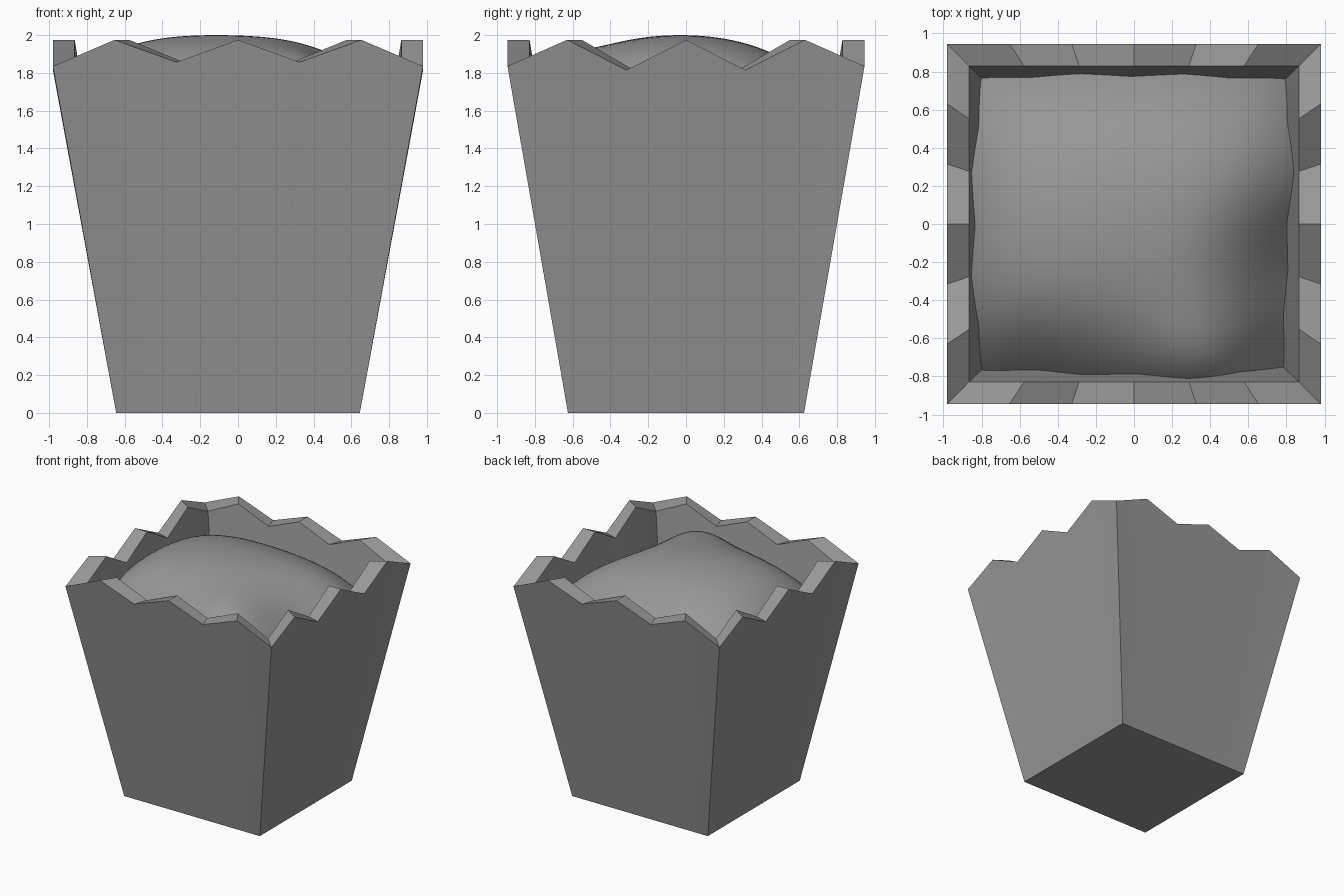
import bpy
import bmesh
from math import exp, radians

if "Cube" in bpy.data.objects:
    bpy.data.objects.remove(bpy.data.objects["Cube"])

# darker grey shared by both parts
grey = bpy.data.materials.new("dark_grey")
grey.diffuse_color = (0.31, 0.31, 0.31, 1)
grey.use_nodes = True
grey.node_tree.nodes["Principled BSDF"].inputs["Base Color"].default_value = grey.diffuse_color


def make_object(name, bm):
    bmesh.ops.recalc_face_normals(bm, faces=bm.faces)
    mesh = bpy.data.meshes.new(name)
    bm.to_mesh(mesh)
    bm.free()
    mesh.materials.append(grey)
    ob = bpy.data.objects.new(name, mesh)
    bpy.context.collection.objects.link(ob)
    bpy.ops.object.select_all(action='DESELECT')
    ob.select_set(True)
    bpy.context.view_layer.objects.active = ob
    bpy.ops.object.shade_smooth_by_angle(angle=radians(20))
    return ob


def ring_2d(hx, hy):
    """Rectangle walked counter-clockwise, six steps per side."""
    c = [(-hx, -hy), (hx, -hy), (hx, hy), (-hx, hy)]
    pts = []
    for s in range(4):
        a, b = c[s], c[(s + 1) % 4]
        for i in range(6):
            t = i / 6
            pts.append((a[0] + (b[0] - a[0]) * t, a[1] + (b[1] - a[1]) * t))
    return pts


# zigzag rim heights: corner, peak, valley, ... for front/back and sides
PEAK, CORNER = 1.975, 1.835
rim = []
for side in range(4):
    valley = 1.857 if side % 2 == 0 else 1.815
    rim += [CORNER, PEAK, valley, PEAK, valley, PEAK]

# tapered bucket with thick walls
bm = bmesh.new()


def ring(hx, hy, heights):
    return [bm.verts.new((x, y, z)) for (x, y), z in zip(ring_2d(hx, hy), heights)]


loops = [ring(0.645, 0.625, [0] * 24),
         ring(0.98, 0.945, rim),
         ring(0.865, 0.828, rim),
         ring(0.545, 0.525, [0.1] * 24)]
for a, b in zip(loops, loops[1:]):
    for i in range(24):
        j = (i + 1) % 24
        bm.faces.new((a[i], a[j], b[j], b[i]))
bm.faces.new(loops[0])
bm.faces.new(loops[-1])
make_object("bucket", bm)


# lumpy filling, edges buried in the bucket walls
def bump(x, y, cx, cy, r, h):
    return h * exp(-((x - cx) ** 2 + (y - cy) ** 2) / (r * r))


def height(x, y):
    u, v = x + 0.12, y + 0.03
    z = 2.0 - 0.12 * u ** 2 - 0.30 * x ** 4 - 0.34 * v ** 2 - 0.36 * y ** 4
    z += bump(x, y, 0.92, -0.25, 0.38, -0.27)
    z += bump(x, y, 0.85, -0.7, 0.25, -0.1)
    z += bump(x, y, 0.35, -0.85, 0.35, 0.15)
    z += bump(x, y, -0.55, -0.85, 0.3, -0.07)
    return max(z, 1.38)


bm = bmesh.new()
bmesh.ops.create_grid(bm, x_segments=40, y_segments=40, size=1)
for vert in bm.verts:
    vert.co.x *= 0.87
    vert.co.y *= 0.835
    vert.co.z = height(vert.co.x, vert.co.y)
make_object("filling", bm)
